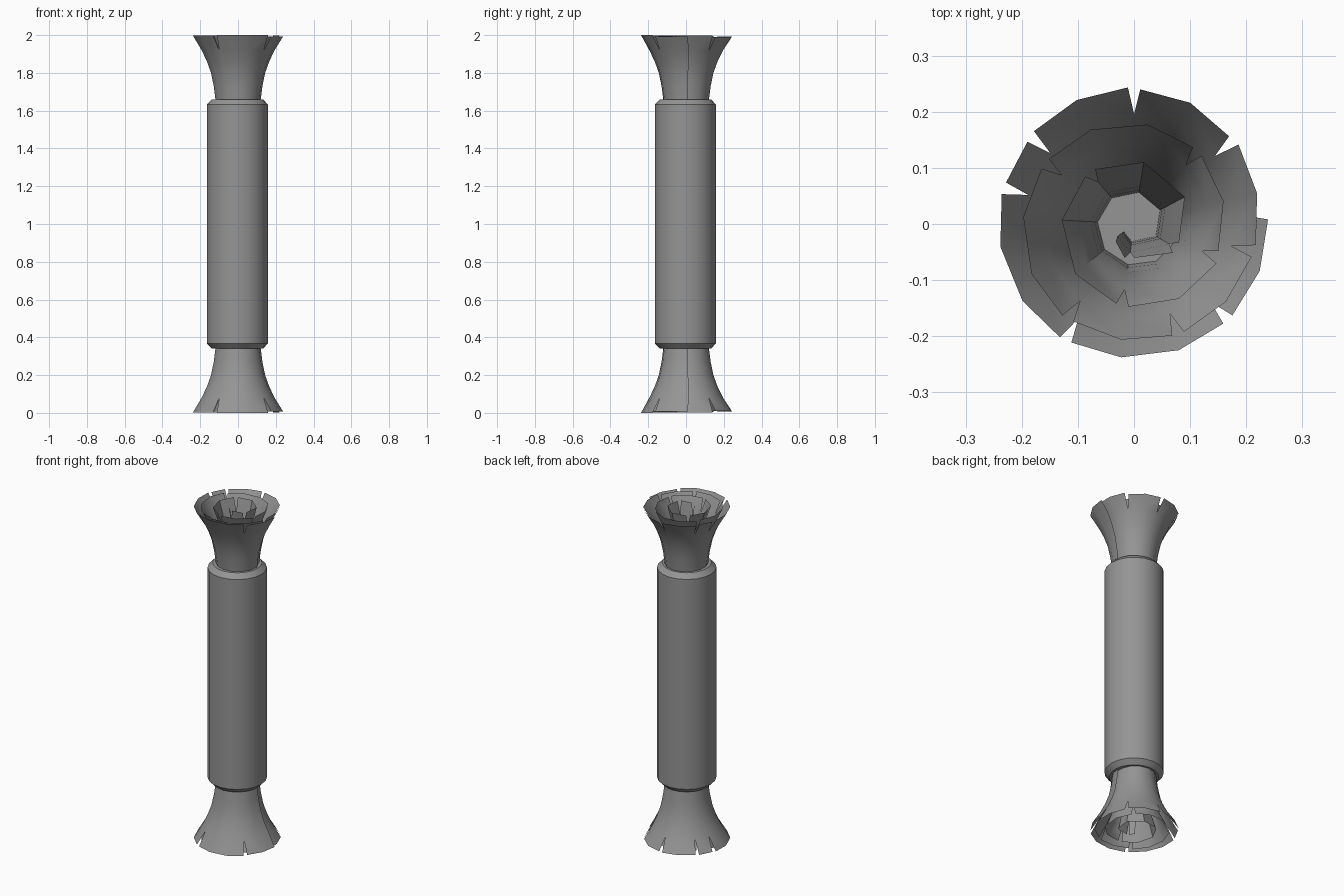
import bpy, bmesh, math, random
from math import cos, sin, pi

if "Cube" in bpy.data.objects:
    bpy.data.objects.remove(bpy.data.objects["Cube"])

random.seed(4)
paper = bpy.data.materials.new("dark_grey_paper")
paper.diffuse_color = (0.3, 0.3, 0.3, 1.0)
paper.use_nodes = True
paper.node_tree.nodes["Principled BSDF"].inputs["Base Color"].default_value = paper.diffuse_color


def make_object(name, bm, angle):
    mesh = bpy.data.meshes.new(name)
    bm.to_mesh(mesh)
    bm.free()
    mesh.materials.append(paper)
    obj = bpy.data.objects.new(name, mesh)
    bpy.context.collection.objects.link(obj)
    obj.location.z = 1.0
    bpy.ops.object.select_all(action='DESELECT')
    obj.select_set(True)
    bpy.context.view_layer.objects.active = obj
    bpy.ops.object.shade_smooth_by_angle(angle=math.radians(angle))
    return obj


# Body: closed tube with chamfered rims
def build_body(sides=20):
    bm = bmesh.new()
    rings = []
    for r, z in ((0.135, -0.66), (0.162, -0.632), (0.162, 0.632), (0.135, 0.66)):
        rings.append([bm.verts.new((r * cos(2 * pi * i / sides) - 0.003,
                                    r * sin(2 * pi * i / sides) - 0.003, z))
                      for i in range(sides)])
    for a, b in zip(rings, rings[1:]):
        for i in range(sides):
            j = (i + 1) % sides
            bm.faces.new((a[i], a[j], b[j], b[i]))
    bm.faces.new(rings[0][::-1])
    bm.faces.new(rings[-1])
    make_object("body", bm, 30)


# Twisted paper end: a rolled, flaring sheet with a fringed rim, mirrored below
TURNS = [(-3.4, 0.045), (-3.0, 0.10), (-2.5, 0.13), (-2.0, 0.165),
         (-1.4, 0.205), (-1.0, 0.22), (-0.8, 0.242), (0.1, 0.24)]
LEVELS = [(0.655, 0.50), (0.73, 0.54), (0.80, 0.60), (0.86, 0.69),
          (0.92, 0.81), (1.0, 1.0)]


def rim_radius(turn):
    for (t0, r0), (t1, r1) in zip(TURNS, TURNS[1:]):
        if turn <= t1:
            return r0 + (r1 - r0) * (turn - t0) / (t1 - t0)
    return TURNS[-1][1]


def build_wrapper():
    angles = [0.08]
    while angles[-1] > TURNS[0][0] * 2 * pi:
        angles.append(angles[-1] - min(0.105 / rim_radius(angles[-1] / (2 * pi)), 1.3))
    angles[-1] = TURNS[0][0] * 2 * pi
    bm = bmesh.new()
    start = 0
    while start < len(angles) - 1:
        end = min(start + random.choice((1, 2, 2, 3)), len(angles) - 1)
        tab = angles[start:end + 1]
        spread = random.uniform(-0.003, 0.003)
        drop = random.uniform(0.0, 0.01)
        columns = []
        for k, a in enumerate(tab):
            r = rim_radius(a / (2 * pi))
            side = -1 if k == 0 else (1 if k == len(tab) - 1 else 0)
            col = []
            for n, (z, scale) in enumerate(LEVELS):
                opening = max(0, n - 4)        # notches only near the rim
                ang = a - side * 0.0 + side * 0.011 / max(r, 0.08) * opening
                rad = r * scale + spread * opening
                col.append(bm.verts.new((rad * cos(ang), rad * sin(ang),
                                         z - drop * opening)))
            columns.append(col)
        for c, d in zip(columns, columns[1:]):
            for n in range(len(LEVELS) - 1):
                bm.faces.new((d[n], c[n], c[n + 1], d[n + 1]))
        start = end
    bmesh.ops.remove_doubles(bm, verts=bm.verts, dist=0.0005)
    obj = make_object("paper_ends", bm, 40)
    mirror = obj.modifiers.new("mirror", 'MIRROR')
    mirror.use_axis = (False, False, True)
    mirror.use_mirror_merge = False


build_body()
build_wrapper()
